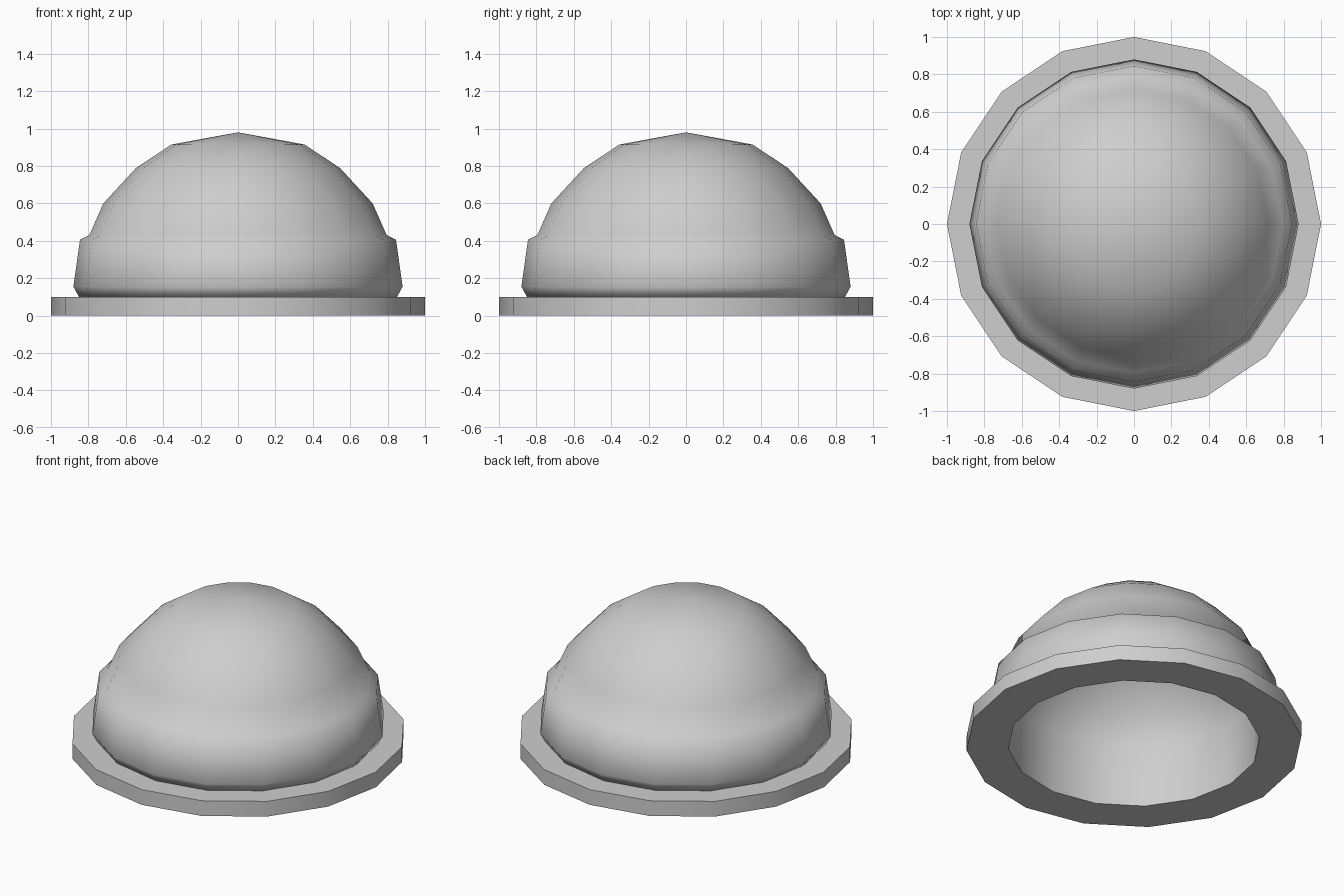
import bpy, bmesh, math

SIDES = 16

if "Cube" in bpy.data.objects:
    bpy.data.objects.remove(bpy.data.objects["Cube"], do_unlink=True)

grey = bpy.data.materials.new("light_grey")
grey.use_nodes = True
colour = (0.62, 0.62, 0.62, 1)
grey.diffuse_color = colour
grey.node_tree.nodes["Principled BSDF"].inputs["Base Color"].default_value = colour


def lathe(name, profile, closed, smooth_angle):
    """Revolve a radius/height profile around z; zero radius makes a pole."""
    bm = bmesh.new()
    rings = []
    for r, z in profile:
        if r == 0:
            rings.append([bm.verts.new((0, 0, z))] * SIDES)
        else:
            rings.append([bm.verts.new((r * math.cos(math.tau * i / SIDES),
                                        r * math.sin(math.tau * i / SIDES), z))
                          for i in range(SIDES)])
    pairs = list(zip(rings, rings[1:]))
    if closed:
        pairs.append((rings[-1], rings[0]))
    for low, high in pairs:
        if low[0] is low[1] and high[0] is high[1]:
            continue
        for i in range(SIDES):
            j = (i + 1) % SIDES
            corners = dict.fromkeys((low[i], low[j], high[j], high[i]))
            bm.faces.new(list(corners))
    bmesh.ops.recalc_face_normals(bm, faces=bm.faces)
    mesh = bpy.data.meshes.new(name)
    bm.to_mesh(mesh)
    bm.free()
    mesh.materials.append(grey)
    obj = bpy.data.objects.new(name, mesh)
    bpy.context.collection.objects.link(obj)
    bpy.ops.object.select_all(action='DESELECT')
    obj.select_set(True)
    bpy.context.view_layer.objects.active = obj
    bpy.ops.object.shade_smooth_by_angle(angle=math.radians(smooth_angle))
    return obj


# Flat flange with the open hole
lathe("base_flange", [(0.75, 0), (1, 0), (1, 0.1), (0.75, 0.1)], True, 40)

# Hollow dome: collar band, outer dome, then the inner lining back down
collar = [(0.75, 0.1), (0.85, 0.1), (0.88, 0.155), (0.845, 0.405), (0.795, 0.43)]
outer = [(0.72, 0.6), (0.545, 0.79), (0.355, 0.915), (0, 0.98)]
inner = [(0, 0.93), (0.335, 0.87), (0.515, 0.75), (0.68, 0.57), (0.75, 0.4)]
lathe("dome_shell", collar + outer + inner, True, 62)
